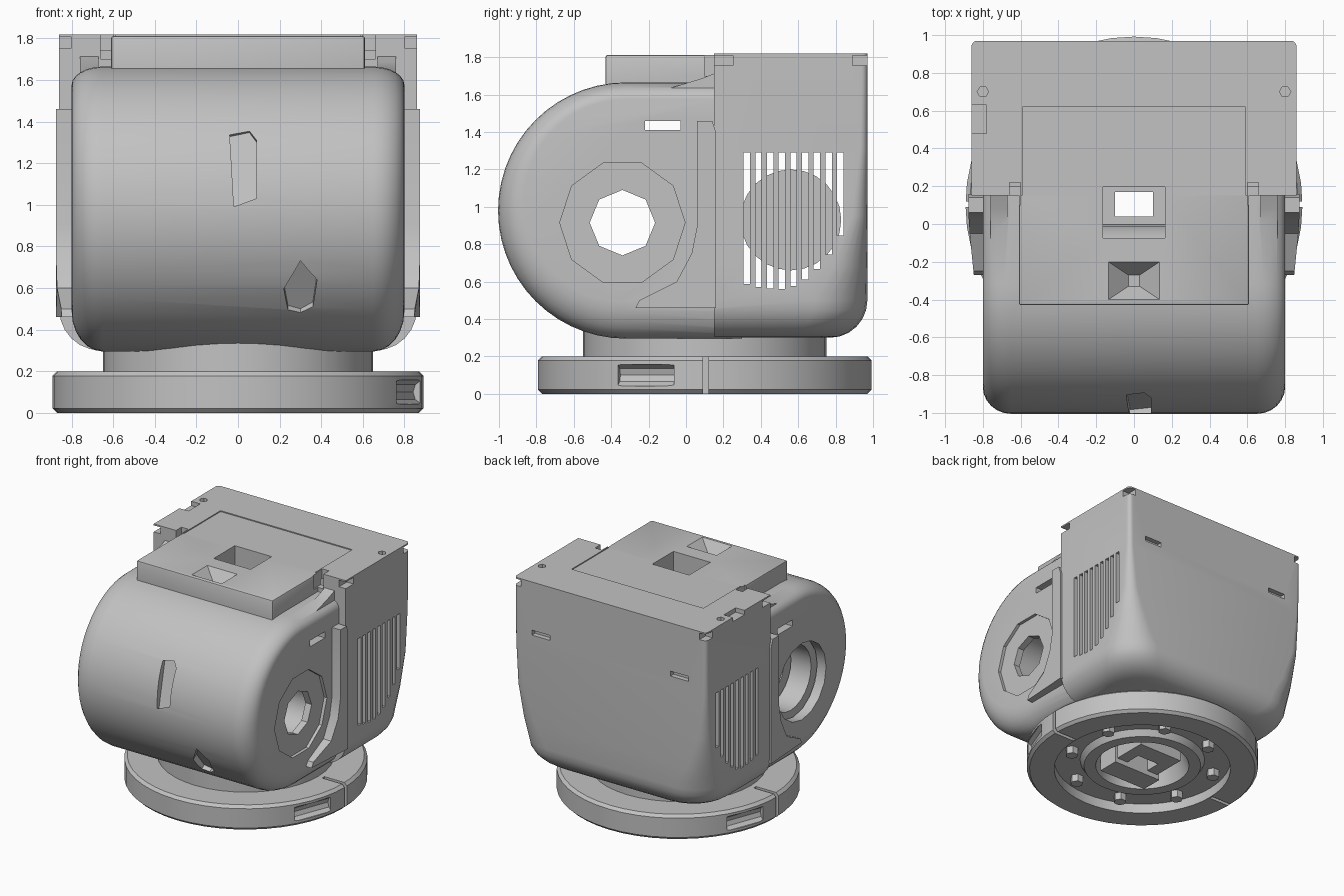
import bpy, bmesh
from math import sin, cos, pi, radians
from mathutils import Vector, Matrix

old = bpy.data.objects.get("Cube")
if old:
    bpy.data.objects.remove(old, do_unlink=True)

grey = bpy.data.materials.new("neutral_grey")
grey.use_nodes = True
colour = (0.54, 0.54, 0.54, 1)
grey.diffuse_color = colour
grey.node_tree.nodes["Principled BSDF"].inputs["Base Color"].default_value = colour


def finish(bm, name):
    bmesh.ops.recalc_face_normals(bm, faces=bm.faces)
    mesh = bpy.data.meshes.new(name)
    bm.to_mesh(mesh)
    bm.free()
    mesh.materials.append(grey)
    obj = bpy.data.objects.new(name, mesh)
    bpy.context.collection.objects.link(obj)
    return obj


def loft(name, rings, wrap=False):
    """Skin equal rings; cap both ends, or wrap last ring to first."""
    bm = bmesh.new()
    rows = [[bm.verts.new(p) for p in ring] for ring in rings]
    pairs = list(zip(rows, rows[1:]))
    if wrap:
        pairs.append((rows[-1], rows[0]))
    else:
        bm.faces.new(rows[0])
        bm.faces.new(rows[-1])
    for a, b in pairs:
        for i in range(len(a)):
            j = (i + 1) % len(a)
            bm.faces.new((a[i], a[j], b[j], b[i]))
    return finish(bm, name)


def boxes(name, specs, bevel=0):
    """Boxes given as (centre, size)."""
    bm = bmesh.new()
    for centre, size in specs:
        m = Matrix.Translation(centre) @ Matrix.Diagonal((*size, 1))
        bmesh.ops.create_cube(bm, size=1, matrix=m)
    if bevel:
        bmesh.ops.bevel(bm, geom=bm.edges[:], offset=bevel, segments=2, profile=0.5, affect="EDGES")
    return finish(bm, name)


def span(x0, x1, y0, y1, z0, z1):
    return ((x0 + x1) / 2, (y0 + y1) / 2, (z0 + z1) / 2), (x1 - x0, y1 - y0, z1 - z0)


def lathe(name, profile, centre, axis="Z", n=40, solid=False):
    """Turn (radius, height) points around an axis through centre."""
    c = Vector(centre)

    def point(r, h, a):
        if axis == "X":
            return c + Vector((h, r * cos(a), r * sin(a)))
        return c + Vector((r * cos(a), r * sin(a), h))

    rings = [[point(r, h, 2 * pi * i / n) for i in range(n)] for r, h in profile]
    return loft(name, rings, wrap=not solid)


def cylinder(name, r, h0, h1, centre, axis="Z", n=40):
    return lathe(name, [(r, h0), (r, h1)], centre, axis, n, True)


def boolean(obj, cutter, op="DIFFERENCE"):
    cutter.hide_render = True
    mod = obj.modifiers.new("boolean", "BOOLEAN")
    mod.operation, mod.solver, mod.object = op, "EXACT", cutter
    bpy.context.view_layer.objects.active = obj
    bpy.ops.object.modifier_apply(modifier=mod.name)
    bpy.data.objects.remove(cutter, do_unlink=True)


STEPS = [radians(t) for t in range(0, 91, 15)]


def drum(name, half, radius, y_end, edge):
    """Front housing: half-round side profile, edges softer towards the bottom."""
    def ring(x, d):
        def point(a):
            r = radius - d * (.95 - .35 * sin(a))
            return (x, -.32 + r * cos(a), .98 + r * sin(a))
        arc = [point(pi / 2 + pi * i / 28) for i in range(29)]
        return [(x, y_end, arc[0][2])] + arc + [(x, y_end, arc[-1][2])]
    ends = [(half - edge * (1 - cos(t)), edge * (1 - sin(t))) for t in STEPS]
    return loft(name, [ring(-x, d) for x, d in ends] + [ring(x, d) for x, d in reversed(ends)])


def tub(name, w, y0, y1, z0, z1, edge):
    """Rear housing: rounded floor, corners sharpening towards the top."""
    def ring(z, d, r):
        ww, yy = w - d, y1 - d
        arc = [(r * cos(a), r * sin(a)) for a in (pi / 2 * i / 6 for i in range(7))]
        right = [(ww - r + x, yy - r + y, z) for x, y in arc]
        left = [(-x, y, z) for x, y, z in reversed(right)]
        return [(ww, y0, z)] + right + left + [(-ww, y0, z)]
    rows = [ring(z0 + edge * (1 - cos(t)), edge * (1 - sin(t)), .28) for t in STEPS]
    rows += [ring(.68, 0, .18), ring(.95, 0, .08), ring(1.3, 0, .04), ring(z1, 0, .03)]
    return loft(name, rows)


# Hollow body: front drum, rear tub and raised top plate
body = drum("body_shell", .8, .685, .3, .15)
boolean(body, tub("rear", .86, .15, .97, .3, 1.82, .2), "UNION")
boolean(body, boxes("plate", [span(-.61, .61, -.43, .3, 1.62, 1.812)], .012), "UNION")
boolean(body, drum("drum_cavity", .72, .62, .4, .1))
boolean(body, tub("tub_cavity", .8, .2, .91, .36, 1.74, .16))
boolean(body, boxes("plate_seat", [span(-.59, .59, .1, .62, 1.812, 2)]))

# Side rails hugging the pivot discs, with sloped shoulder fillets above
rail = [(.06, 1.46), (.14, 1.46), (.16, 1.4), (.16, .46), (-.27, .46), (-.25, .5),
        (-.05, .6), (.03, .75), (.06, .9)]
fillet = [(-.1, 1.63), (.17, 1.63), (.17, 1.72), (.08, 1.685)]
for s in (-1, 1):
    boolean(body, loft("rail", [[(s * .76, y, z) for y, z in rail],
                                [(s * (.875 + .1 * min(y, 0)), y, z) for y, z in rail]]), "UNION")
    boolean(body, loft("fillet", [[(s * x, y, z) for y, z in fillet] for x in (.67, .76)]), "UNION")

# Pivot openings: shallow disc with small bore on one side, wide bore on the other
pivot = (0, -.34, .915)
boolean(body, cylinder("disc_recess", .335, .775, 1, pivot, "X", 10))
boolean(body, cylinder("small_bore", .175, .6, 1, pivot, "X", 8))
boolean(body, cylinder("wide_bore", .31, -1, -.6, pivot, "X", 16))

# Cooling slits through both sides
slits = []
for i in range(9):
    y = .325 + i * .0625
    bottom = .56 + .9 * (y - .5) ** 2 * (3 if y > .5 else 1)
    slits.append(span(-1, 1, y - .017, y + .017, bottom, 1.29))
boolean(body, boxes("slits", slits))
boolean(body, boxes("side_windows", [span(-1, 1, -.22, -.03, 1.41, 1.46)]))
boolean(body, boxes("rear_slots", [span(x - .08, x + .08, .93, 1.1, 1.39, 1.43) for x in (-.62, .62)]))

# Front pockets set into the drum curve: a tapered slot and a rounded notch
slot = [(-.065, .17), (.03, .19), (.065, .14), (.065, -.15), (-.045, -.19)]
notch = [(-.08, 0), (0, .15), (.08, .05), (.06, -.11), (0, -.15), (-.06, -.13)]
for x, a, outline in ((.025, radians(17), slot), (.3, radians(-34), notch)):
    out, up = Vector((0, -cos(a), sin(a))), Vector((0, sin(a), cos(a)))
    centre = Vector((x, -.32, .98))
    boolean(body, loft("front_pocket", [[centre + out * r + up * v + Vector((u, 0, 0)) for u, v in outline]
                                        for r in (.635, .76)]))

# Top openings: square port, tapered pocket, edge notch and screw holes
boolean(body, boxes("port", [span(-.165, .165, -.075, .195, 1.4, 2)]))
boolean(body, loft("taper", [[(sx * w, -.3 + sy * d, z) for sx, sy in ((1, 1), (-1, 1), (-1, -1), (1, -1))]
                             for w, d, z in ((.03, .03, 1.72), (.135, .1, 1.813), (.135, .1, 1.9))]))
boolean(body, boxes("edge_notch", [span(-1, -.78, .48, .63, 1.785, 2)]))
for s in (-1, 1):
    boolean(body, cylinder("screw_hole", .03, 1.765, 2, (s * .8, .7, 0), n=6))
    boolean(body, boxes("corner_notch", [span(s * .9 - .1, s * .9 + .1, y - .05, y + .05, 1.755, 1.808)
                                         for y in (.2, .94)]))
    boolean(body, boxes("shoulder_notch", [span(s * .63 - .03, s * .63 + .03, .1, .22, 1.7, 1.9)]))
boolean(body, cylinder("floor_hole", .3, .2, .5, (0, .1, 0)))

# Internal sleeve and motor core
lathe("pivot_sleeve", [(.2, -.5), (.34, -.5), (.34, .74), (.2, .74)], pivot, "X", 24)
lathe("bearing_ring", [(.26, -.7), (.34, -.7), (.34, -.52), (.26, -.52)], pivot, "X", 24)
cylinder("motor_core", .27, -.6, .6, (0, .56, .93), "X", 24)

# Neck and mounting base with recessed underside
lathe("neck", [(.3, .19), (.65, .19), (.65, .34), (.3, .34)], (0, .1, 0))
base = lathe("base_ring", [(.68, 0), (.87, 0), (.892, .022), (.892, .178), (.87, .2), (.3, .2),
                           (.36, .03), (.45, .03), (.48, .08), (.68, .08)], (0, .1, 0), n=48)
boolean(base, boxes("clamp_slits", [span(s * .85 - .16, s * .85 + .16, .09, .12, -.1, .3) for s in (-1, 1)]))
for turn in (0, pi):
    a = turn - radians(21)
    pocket = cylinder("grip_pocket", .06, -.16, .16, (0, 0, 0), n=10)
    pocket.data.transform(Matrix.Translation((.9 * cos(a), .1 + .9 * sin(a), .1))
                          @ Matrix.Rotation(a, 4, "Z") @ Matrix.Rotation(pi / 2, 4, "X"))
    boolean(base, pocket)
for i in range(8):
    a = pi / 4 * (i + .5)
    cylinder("base_bolt", .05, .02, .1, (.57 * cos(a), .1 + .57 * sin(a), 0), n=6)

# Connector blocks inside the base bore
boxes("connector_blocks", [span(-.22, .22, -.14, .04, .01, .3), span(-.2, .2, .17, .32, .05, .3),
                           span(.1, .2, .03, .18, .05, .3), span(-.2, -.1, .03, .18, .05, .3)])

# Smooth curved faces, keep edges crisp
for obj in bpy.context.collection.objects:
    if obj.type == "MESH" and grey.name in obj.data.materials:
        bpy.ops.object.select_all(action="DESELECT")
        obj.select_set(True)
        bpy.context.view_layer.objects.active = obj
        bpy.ops.object.shade_smooth_by_angle(angle=radians(30))
